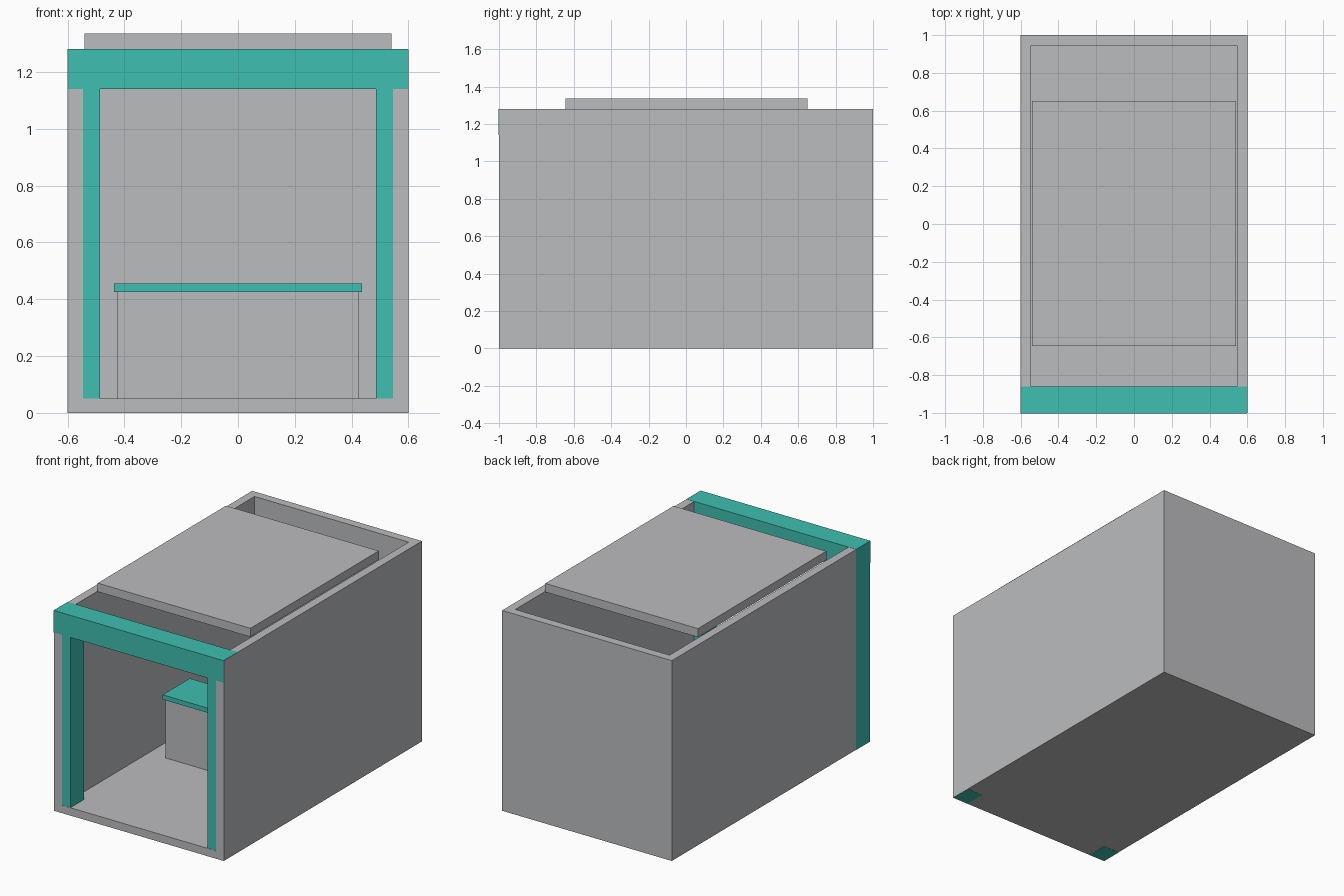
import bpy
import bmesh
from mathutils import Vector

cube = bpy.data.objects.get("Cube")
if cube:
    bpy.data.objects.remove(cube, do_unlink=True)


def make_material(name, rgb):
    mat = bpy.data.materials.new(name)
    mat.use_nodes = True
    color = (*rgb, 1)
    mat.diffuse_color = color
    bsdf = mat.node_tree.nodes["Principled BSDF"]
    bsdf.inputs["Base Color"].default_value = color
    bsdf.inputs["Roughness"].default_value = 0.8
    return mat


GREY = make_material("light grey", (0.50, 0.505, 0.52))
TEAL = make_material("teal", (0.05, 0.52, 0.44))


def box(name, x, y, z, mat):
    """Box spanning the given (min, max) ranges."""
    low, high = (Vector(corner) for corner in zip(x, y, z))
    bm = bmesh.new()
    bmesh.ops.create_cube(bm, size=1)
    bmesh.ops.scale(bm, vec=high - low, verts=bm.verts)
    mesh = bpy.data.meshes.new(name)
    bm.to_mesh(mesh)
    bm.free()
    mesh.materials.append(mat)
    obj = bpy.data.objects.new(name, mesh)
    obj.location = (low + high) / 2
    bpy.context.collection.objects.link(obj)
    return obj


HALF_W, HEIGHT, WALL = 0.60, 1.28, 0.055
INNER = HALF_W - WALL
BEAM_Z = 1.14
FRAME_BACK = -0.86
SKIN = 0.001  # keeps the frame faces clear of the wall faces

# Shell: floor, side walls and back wall, open at the front and the top
shell = box("stall_shell", (-HALF_W, HALF_W), (-1, 1), (0, HEIGHT), GREY)
cutter = box("room_cutter", (-INNER, INNER), (-1.2, 1 - WALL), (0.05, 1.5), GREY)
cutter.hide_render = True
cut = shell.modifiers.new("hollow", "BOOLEAN")
cut.operation = "DIFFERENCE"
cut.solver = "EXACT"
cut.object = cutter
bpy.context.view_layer.objects.active = shell
bpy.ops.object.modifier_apply(modifier=cut.name)
bpy.data.objects.remove(cutter, do_unlink=True)

# Front frame: two posts set into the walls and a beam across the top
left_edge, right_edge = HALF_W - SKIN, -HALF_W - SKIN
post_y = (-1 + SKIN, FRAME_BACK)
post_z = (-SKIN, BEAM_Z)
box("left_post", (0.485, left_edge), post_y, post_z, TEAL)
box("right_post", (right_edge, -0.485), post_y, post_z, TEAL)
box("front_beam", (right_edge, left_edge), (-1.003, FRAME_BACK),
    (BEAM_Z, HEIGHT + SKIN), TEAL)

# Roof panel
box("roof_panel", (-0.54, 0.54), (-0.645, 0.65), (HEIGHT, 1.335), GREY)

# Counter
box("counter_base", (-0.425, 0.425), (-0.125, 0.125), (0.05, 0.425), GREY)
box("counter_top", (-0.437, 0.437), (-0.137, 0.137), (0.425, 0.455), TEAL)
